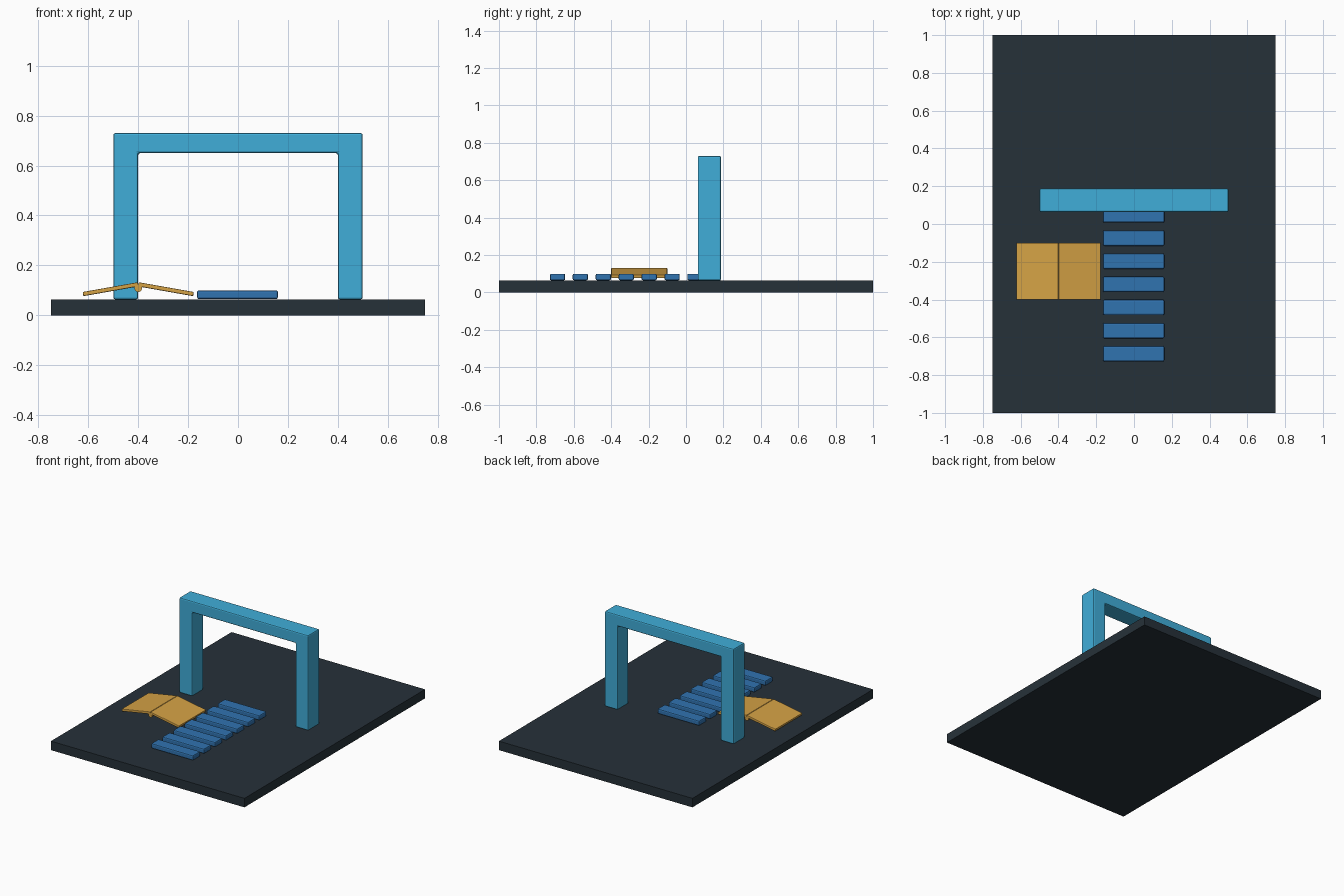
import bpy, bmesh, math
from mathutils import Matrix

if "Cube" in bpy.data.objects:
    bpy.data.objects.remove(bpy.data.objects["Cube"])


def material(name, rgb):
    def linear(c):
        c /= 255
        return c / 12.92 if c <= 0.04045 else ((c + 0.055) / 1.055) ** 2.4
    m = bpy.data.materials.new(name)
    m.diffuse_color = (*[linear(c) for c in rgb], 1)
    m.use_nodes = True
    m.node_tree.nodes["Principled BSDF"].inputs["Base Color"].default_value = m.diffuse_color
    return m


DARK = material("dark slate", (38, 49, 57))
CYAN = material("sky blue", (64, 174, 217))
BLUE = material("deep blue", (48, 115, 176))
GOLD = material("ochre", (213, 162, 69))


def finish(name, bm, mat, bevel=0.0, segments=2):
    bmesh.ops.recalc_face_normals(bm, faces=bm.faces)
    mesh = bpy.data.meshes.new(name)
    bm.to_mesh(mesh)
    bm.free()
    mesh.materials.append(mat)
    ob = bpy.data.objects.new(name, mesh)
    bpy.context.collection.objects.link(ob)
    if bevel:
        mod = ob.modifiers.new("soft edges", "BEVEL")
        mod.width, mod.segments = bevel, segments
    return ob


def box(name, centre, size, mat, bevel=0.0, tilt=0.0):
    bm = bmesh.new()
    bmesh.ops.create_cube(bm, size=1, matrix=Matrix.Diagonal((*size, 1)))
    ob = finish(name, bm, mat, bevel)
    ob.location = centre
    ob.rotation_euler.y = math.radians(tilt)
    return ob


# Ground slab
box("base_slab", (0, 0, 0.031), (1.5, 2, 0.063), DARK)

# Gate arch: one outline extruded in depth
outline = [(-0.5, 0.063), (-0.4, 0.063), (-0.4, 0.65), (0.4, 0.65),
           (0.4, 0.063), (0.5, 0.063), (0.5, 0.73), (-0.5, 0.73)]
bm = bmesh.new()
face = bm.faces.new([bm.verts.new((x, 0.063, z)) for x, z in outline])
moved = bmesh.ops.extrude_face_region(bm, geom=[face])["geom"]
bmesh.ops.translate(bm, vec=(0, 0.124, 0),
                    verts=[v for v in moved if isinstance(v, bmesh.types.BMVert)])
finish("gate_arch", bm, CYAN, 0.008)

# Row of walkway slats
for i in range(7):
    box(f"slat_{i + 1}", (-0.002, -0.687 + 0.1225 * i, 0.082),
        (0.325, 0.082, 0.035), BLUE, 0.008)

# Folding ramp: two tilted panels meeting at a hinge
for side, name in ((-1, "left_ramp_panel"), (1, "right_ramp_panel")):
    box(name, (-0.4 + side * 0.111, -0.25, 0.104), (0.225, 0.3, 0.017),
        GOLD, 0.004, tilt=side * 10)

# Hinge rod under the ridge
bm = bmesh.new()
bmesh.ops.create_cone(bm, cap_ends=True, segments=16, radius1=0.015, radius2=0.015,
                      depth=0.3, matrix=Matrix.Translation((-0.4, -0.25, 0.108))
                      @ Matrix.Rotation(math.pi / 2, 4, "X"))
finish("ramp_hinge", bm, GOLD)
